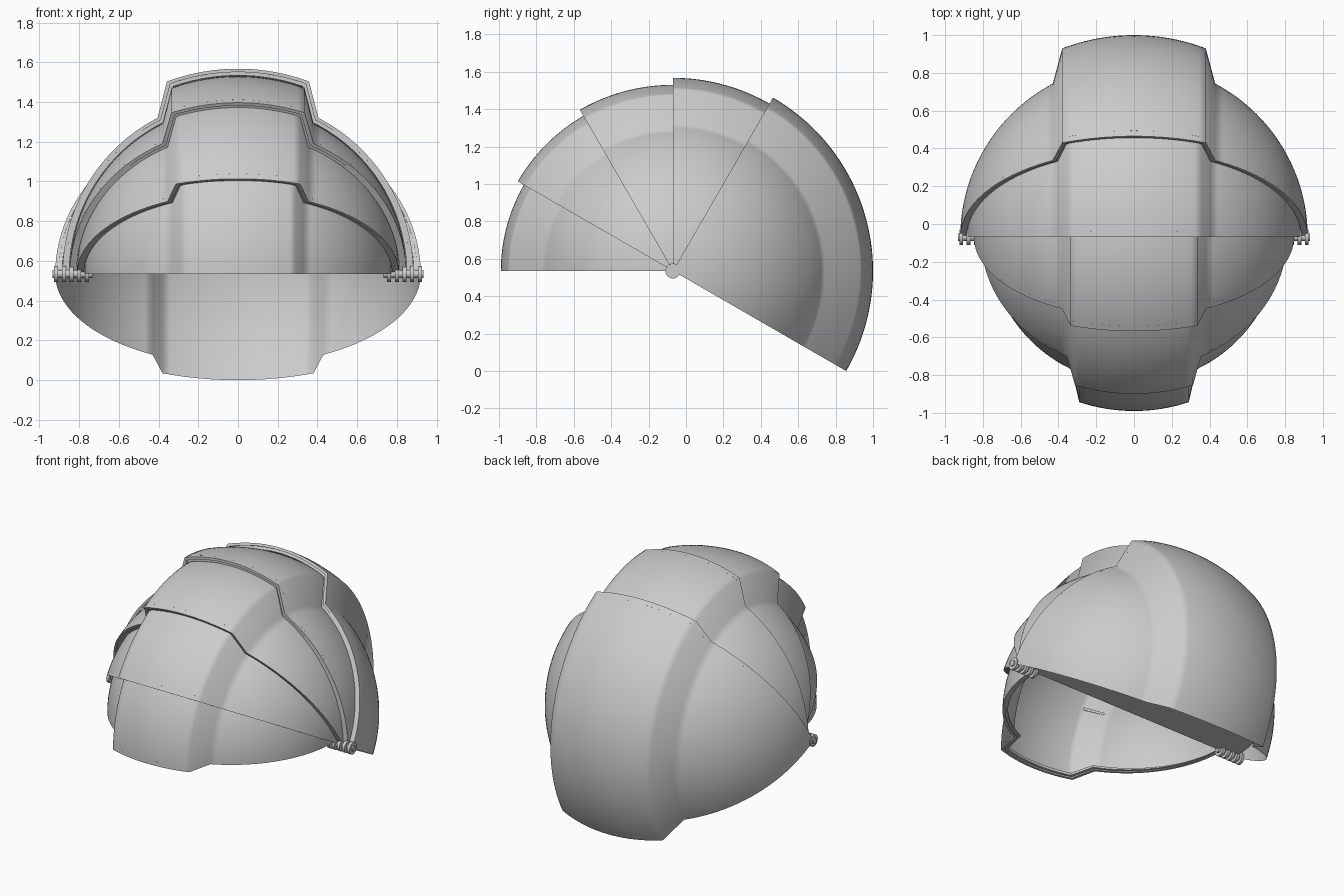
import bpy, bmesh
from math import sin, cos, acos, sqrt, radians, pi
from mathutils import Matrix

if "Cube" in bpy.data.objects:
    bpy.data.objects.remove(bpy.data.objects["Cube"])

PY, PZ = -0.07, 0.535          # hinge axis, parallel to x

def profile(rs, rb, wt, wb, off=0.0):
    """(x, r) from pole to pole: side sphere, step, raised band, mirrored."""
    rs, rb, wt, wb = rs - off, rb - off, wt - off, wb - off
    top = acos(wb / rs)
    half = [(rs * cos(top * i / 22), rs * sin(top * i / 22)) for i in range(23)]
    for i in range(11):
        x = wt * (1 - i / 10)
        half.append((x, sqrt(rb * rb - x * x)))
    return half + [(-x, r) for x, r in reversed(half[:-1])]

def point(x, r, deg):
    a = radians(deg)
    return (x, PY + r * cos(a), PZ + r * sin(a))

def make_object(name, bm, limit):
    bmesh.ops.remove_doubles(bm, verts=bm.verts, dist=1e-5)
    bmesh.ops.recalc_face_normals(bm, faces=bm.faces)
    me = bpy.data.meshes.new(name)
    bm.to_mesh(me)
    bm.free()
    me.shade_smooth()
    me.set_sharp_from_angle(angle=radians(limit))
    bpy.context.collection.objects.link(bpy.data.objects.new(name, me))

def strip(bm, rows):
    vs = [[bm.verts.new(p) for p in row] for row in rows]
    for a, b in zip(vs, vs[1:]):
        for j in range(len(a) - 1):
            bm.faces.new((a[j], a[j + 1], b[j + 1], b[j]))

# Nested quarter-turn shells, outermost at the back
for k in range(5):
    dims = (0.92 - 0.0365 * k, 1.07 - 0.0375 * k,
            0.38 - 0.0225 * k, 0.43 - 0.025 * k)
    start = -30 + 30 * k
    end = start + 90
    prof = profile(*dims)
    bm = bmesh.new()
    strip(bm, [[point(x, r, start + 90 * i / 40) for x, r in prof] for i in range(41)])
    make_object(f"shell_{k + 1}", bm, 80)

    # Stepped inward rim along the leading edge, reaching the next shell
    mid, inner = profile(*dims, 0.017), profile(*dims, 0.034)
    bm = bmesh.new()
    strip(bm, [[point(x, r, a) for x, r in p] for p, a in
               ((prof, end), (mid, end), (mid, end - 0.6), (inner, end - 0.6),
                (inner, end - 1.8), (prof, end - 1.8))])
    make_object(f"shell_rim_{k + 1}", bm, 30)

    # Flat closing panel at the trailing edge of the inner shells
    if k > 0:
        bm = bmesh.new()
        bm.faces.new([bm.verts.new(point(x, r, start)) for x, r in prof])
        make_object(f"end_panel_{k + 1}", bm, 30)

# Hinges: a disc per shell on one pin, both sides
def cylinder(name, x, rad, width):
    bm = bmesh.new()
    bmesh.ops.create_cone(bm, cap_ends=True, segments=32, radius1=rad, radius2=rad,
        depth=width, matrix=Matrix.Translation((x, PY, PZ)) @ Matrix.Rotation(pi / 2, 4, 'Y'))
    make_object(name, bm, 30)

for side, s in (("right", 1), ("left", -1)):
    for k in range(5):
        cylinder(f"hinge_disc_{side}_{k + 1}", s * (0.915 - 0.0385 * k), 0.04, 0.02)
    cylinder(f"hinge_pin_{side}", s * 0.833, 0.02, 0.2)
